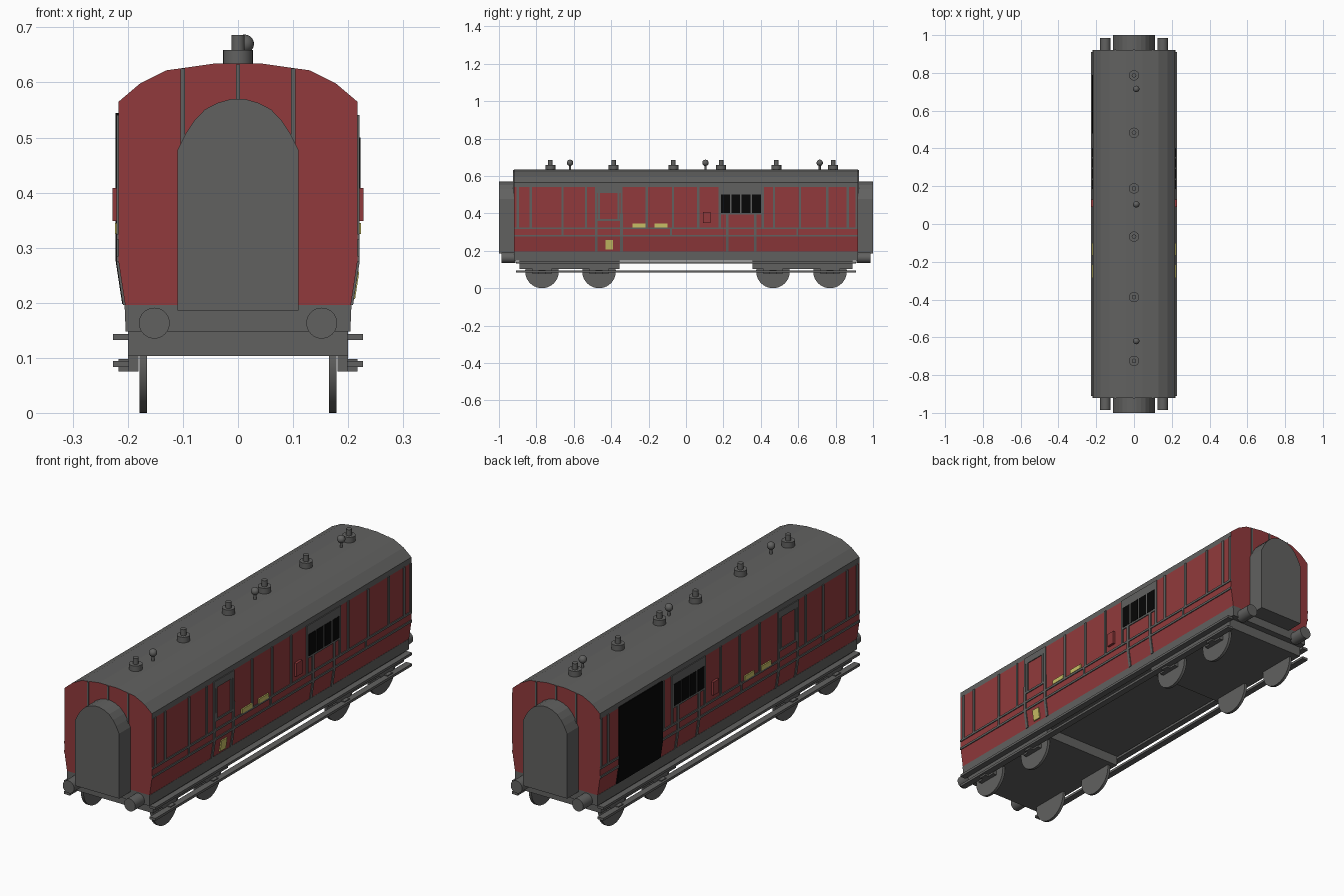
import bpy, bmesh, math
from mathutils import Matrix

if "Cube" in bpy.data.objects:
    bpy.data.objects.remove(bpy.data.objects["Cube"])


def material(name, rgb):
    m = bpy.data.materials.new(name)
    m.diffuse_color = (*rgb, 1)
    m.use_nodes = True
    m.node_tree.nodes["Principled BSDF"].inputs["Base Color"].default_value = m.diffuse_color
    return m


GREY = material("dark_grey", (0.12, 0.12, 0.117))
RED = material("coach_red", (0.285, 0.042, 0.045))
BLACK = material("black", (0.002, 0.002, 0.002))
YELLOW = material("pale_yellow", (0.58, 0.52, 0.13))


def finish(name, bm, mats):
    bmesh.ops.recalc_face_normals(bm, faces=bm.faces[:])
    me = bpy.data.meshes.new(name)
    bm.to_mesh(me)
    bm.free()
    for m in mats:
        me.materials.append(m)
    ob = bpy.data.objects.new(name, me)
    bpy.context.collection.objects.link(ob)
    return ob


def prism(name, pts, y0, y1, *mats):
    """Extrude an x-z outline along y."""
    bm = bmesh.new()
    a = [bm.verts.new((x, y0, z)) for x, z in pts]
    b = [bm.verts.new((x, y1, z)) for x, z in pts]
    bm.faces.new(a)
    bm.faces.new(b)
    n = len(pts)
    for i in range(n):
        bm.faces.new((a[i], a[(i + 1) % n], b[(i + 1) % n], b[i]))
    return finish(name, bm, mats)


def box(name, x0, x1, y0, y1, z0, z1, mat):
    return prism(name, [(x0, z0), (x1, z0), (x1, z1), (x0, z1)], y0, y1, mat)


def mirrored(half):
    return half + [(-x, z) for x, z in reversed(half) if x > 0]


def cylinder(name, r, depth, loc, axis="Z", mat=GREY, sides=32):
    bm = bmesh.new()
    rot = {"Z": Matrix(), "X": Matrix.Rotation(math.pi / 2, 4, "Y"),
           "Y": Matrix.Rotation(math.pi / 2, 4, "X")}[axis]
    bmesh.ops.create_cone(bm, cap_ends=True, segments=sides, radius1=r, radius2=r,
                          depth=depth, matrix=Matrix.Translation(loc) @ rot)
    ob = finish(name, bm, [mat])
    smooth(ob)
    return ob


def smooth(ob):
    bpy.ops.object.select_all(action="DESELECT")
    ob.select_set(True)
    bpy.context.view_layer.objects.active = ob
    bpy.ops.object.shade_smooth_by_angle(angle=math.radians(35))


def side_x(z):
    """Half width of the body at height z (the sides taper in below the waist)."""
    return 0.217 if z >= 0.275 else 0.205 + 0.012 * (z - 0.196) / 0.079


def plate(name, s, y0, y1, z0, z1, mat=GREY, t=0.004):
    """Thin plate that follows the side of the body."""
    zs = [z0] + ([0.275] if z0 < 0.275 < z1 else []) + [z1]
    pts = [(s * (side_x(z) + t), z) for z in zs]
    pts += [(s * (side_x(z) - 0.002), z) for z in reversed(zs)]
    return prism(name, pts, y0, y1, mat)


# Body: grey skirt, red sides and ends, grey roof
prism("body_skirt", mirrored([(0.204, 0.148), (0.206, 0.196)]), -0.92, 0.92, GREY)
body = prism("body_and_roof", mirrored([
    (0.205, 0.196), (0.217, 0.275), (0.217, 0.54), (0.217, 0.565), (0.178, 0.598),
    (0.13, 0.622), (0.045, 0.634)]), -0.92, 0.92, RED, GREY)
for f in body.data.polygons:
    if abs(f.normal.y) < 0.5 and f.center.z > 0.54:
        f.material_index = 1

# Side beading, windows, doors and plates
POSTS = [-0.90, -0.83, -0.66, -0.535, -0.48, -0.345, -0.21, -0.07, 0.065, 0.18,
         0.41, 0.47, 0.61, 0.755, 0.865, 0.912]
for s, side in ((1, "right"), (-1, "left")):
    hole = (0.48, 0.79) if s < 0 else (2, 3)
    for y in POSTS:
        if not hole[0] < y < hole[1]:
            plate(side + "_panel_post", s, y - 0.006, y + 0.006, 0.32, 0.541)
    for y in (-0.66, -0.08, 0.595):
        if not hole[0] < y < hole[1]:
            plate(side + "_waist_post", s, y - 0.005, y + 0.005, 0.28, 0.32)
    for y in (-0.48, -0.345, 0.22, 0.37):
        plate(side + "_door_post", s, y - 0.007, y + 0.007, 0.196, 0.4)
    for z in (0.28, 0.32):
        spans = [(-0.92, 0.48), (0.79, 0.92)] if s < 0 else [(-0.92, 0.92)]
        for y0, y1 in spans:
            plate(side + "_waist_beading", s, y0, y1, z - 0.005, z + 0.005)
    plate(side + "_door_rail", s, -0.48, -0.345, 0.36, 0.37)
    plate(side + "_door_top_rail", s, -0.48, -0.345, 0.51, 0.541)
    for y in (-0.465, -0.36):
        plate(side + "_door_window_edge", s, y - 0.005, y + 0.005, 0.365, 0.52)

    # Guard's windows
    plate(side + "_window_frame", s, 0.176, 0.414, 0.393, 0.541)
    for i in range(4):
        y = 0.186 + i * 0.056
        plate(side + "_window_pane", s, y, y + 0.048, 0.402, 0.5, BLACK, 0.0055)

    # Guard's lookout
    box(side + "_lookout", *sorted((s * 0.21, s * 0.228)), 0.09, 0.13, 0.348, 0.408, RED)

    # Yellow plates
    plate(side + "_yellow_strip_a", s, -0.287, -0.217, 0.325, 0.345, YELLOW, 0.006)
    plate(side + "_yellow_strip_b", s, -0.168, -0.1, 0.325, 0.345, YELLOW, 0.006)
    if s > 0:
        plate("right_yellow_square", s, -0.43, -0.39, 0.207, 0.257, YELLOW, 0.006)
    else:
        plate("left_open_doorway", s, 0.48, 0.79, 0.198, 0.545, BLACK, 0.005)

    # Footboards
    for z, part in ((0.138, "upper"), (0.0885, "lower")):
        box(side + "_" + part + "_footboard", *sorted((s * 0.198, s * 0.227)),
            -0.91, 0.91, z - 0.0055, z + 0.0055, GREY)

# Ends: gangway, buffers, beading
gangway = mirrored([(0.11, 0.186), (0.11, 0.477), (0.095, 0.507), (0.08, 0.53),
                    (0.06, 0.551), (0.037, 0.563), (0.012, 0.57)])
for e, end in ((-1, "front"), (1, "back")):
    prism(end + "_gangway", gangway, *sorted((e * 0.915, e * 1.0)), GREY)
    for x, top in ((-0.1, 0.625), (0, 0.633), (0.1, 0.625)):
        box(end + "_end_beading", x - 0.004, x + 0.004,
            *sorted((e * 0.918, e * 0.924)), 0.48, top, GREY)
    for x in (-0.152, 0.152):
        cylinder(end + "_buffer", 0.028, 0.075, (x, e * 0.948, 0.163), "Y")

    # Bogie frame, wheels and axle boxes
    box(end + "_bogie_frame", -0.2, 0.2, *sorted((e * 0.355, e * 0.89)), 0.103, 0.15, GREY)
    for y in (0.465, 0.77):
        for s in (-1, 1):
            cylinder(end + "_wheel", 0.09, 0.013, (s * 0.172, e * y, 0.09), "X", sides=40)
            box(end + "_axle_box", *sorted((s * 0.181, s * 0.2)),
                e * y - 0.05, e * y + 0.05, 0.075, 0.104, GREY)
            box(end + "_axle_cap", *sorted((s * 0.198, s * 0.217)),
                e * y - 0.018, e * y + 0.018, 0.075, 0.098, GREY)

# Roof ventilators
for y in (-0.725, -0.387, -0.067, 0.188, 0.483, 0.787):
    cylinder("vent_base", 0.027, 0.028, (0, y, 0.645), sides=24)
    cylinder("vent_cap", 0.012, 0.03, (0, y, 0.671), sides=24)

# Roof lamps
for y in (-0.62, 0.104, 0.715):
    cylinder("lamp_stem", 0.006, 0.03, (0.012, y, 0.645), sides=12)
    bm = bmesh.new()
    bmesh.ops.create_uvsphere(bm, u_segments=20, v_segments=12, radius=0.017,
                              matrix=Matrix.Translation((0.012, y, 0.67)))
    smooth(finish("lamp_globe", bm, [GREY]))
